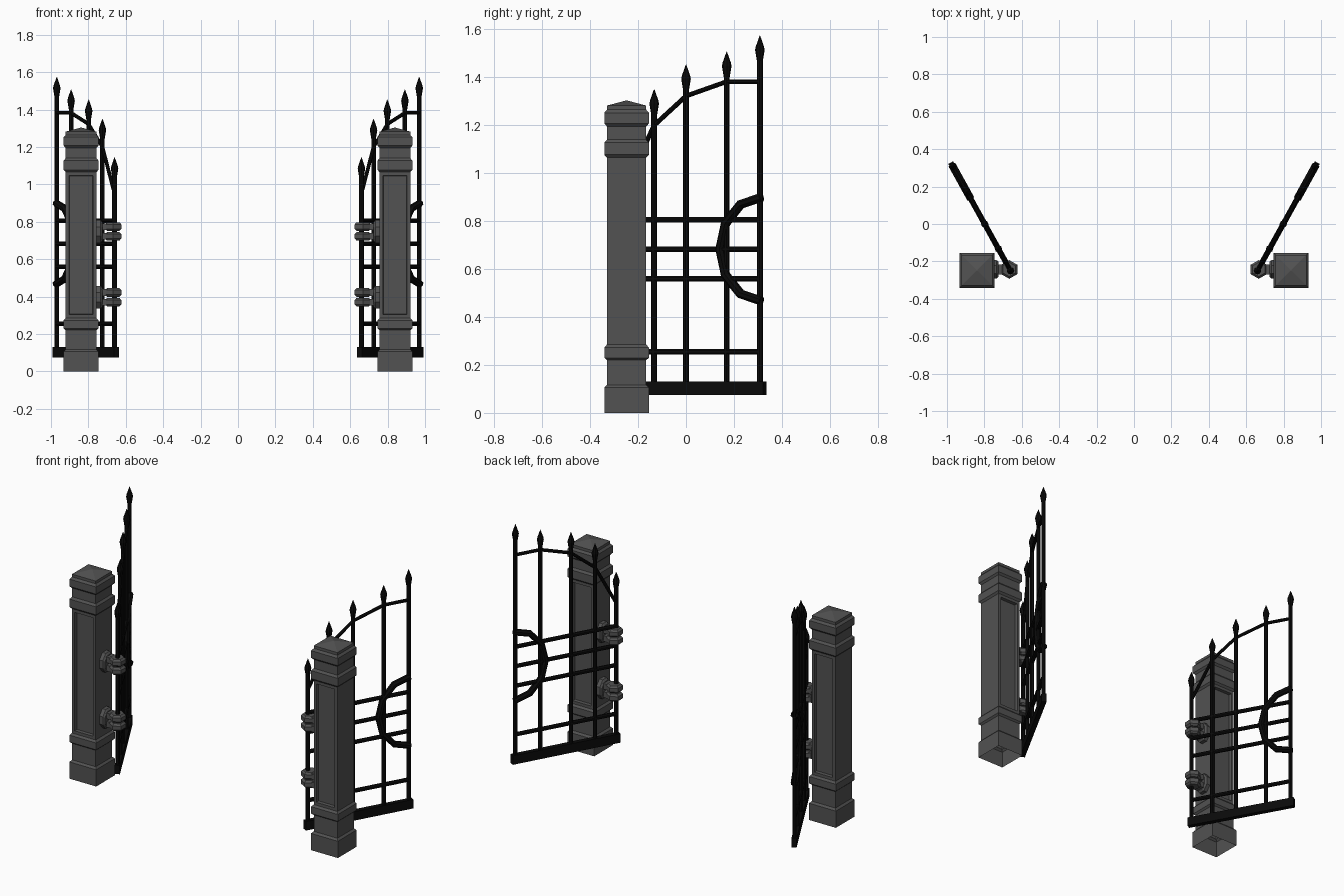
import bpy, bmesh, math
from mathutils import Vector, Matrix

if "Cube" in bpy.data.objects:
    bpy.data.objects.remove(bpy.data.objects["Cube"])


def material(name, rgb):
    m = bpy.data.materials.new(name)
    m.diffuse_color = (*rgb, 1)
    m.use_nodes = True
    m.node_tree.nodes["Principled BSDF"].inputs["Base Color"].default_value = m.diffuse_color
    return m


STONE = material("dark grey stone", (0.085, 0.085, 0.085))
IRON = material("black iron", (0.003, 0.003, 0.003))

# Gate leaf plane: s runs from the hinge side along the open gate
ORIGIN = Vector((0.66, -0.25, 0))
ALONG = Vector((0.484, 0.875, 0)).normalized()
ACROSS = Vector((ALONG.y, -ALONG.x, 0))


def finish(bm, name, mat):
    """Make an object mirrored to the other side of the gateway."""
    bmesh.ops.recalc_face_normals(bm, faces=bm.faces)
    me = bpy.data.meshes.new(name)
    bm.to_mesh(me)
    bm.free()
    me.materials.append(mat)
    ob = bpy.data.objects.new(name, me)
    bpy.context.collection.objects.link(ob)
    ob.modifiers.new("other side", 'MIRROR').use_mirror_merge = False
    return ob


def skin(bm, rings, cap_start=True, cap_end=True):
    rings = [[bm.verts.new(p) for p in r] for r in rings]
    n = len(rings[0])
    for a, b in zip(rings, rings[1:]):
        for i in range(n):
            j = (i + 1) % n
            bm.faces.new((a[i], a[j], b[j], b[i]))
    if cap_start:
        bm.faces.new(rings[0][::-1])
    if cap_end:
        bm.faces.new(rings[-1])


def lathe(bm, centre, profile, sides, turn=0.0, **caps):
    """Stack of (radius, z) polygons around a vertical axis."""
    skin(bm, [[Vector((centre[0] + r * math.cos(turn + math.tau * i / sides),
                       centre[1] + r * math.sin(turn + math.tau * i / sides), z))
               for i in range(sides)] for r, z in profile], **caps)


def sweep(bm, path, w, t, sides=8):
    """Mitred rod through (s, z) points in the gate plane."""
    pts = [Vector(p) for p in path]
    rings = []
    k = 1 / math.cos(math.pi / sides) if sides == 4 else 1
    for i, p in enumerate(pts):
        d1 = (p - pts[i - 1]).normalized() if i else (pts[1] - p).normalized()
        d2 = (pts[i + 1] - p).normalized() if i < len(pts) - 1 else d1
        d = (d1 + d2).normalized()
        nrm = Vector((-d.y, d.x)) / d.dot(d1)
        ring = []
        for j in range(sides):
            a = math.tau * (j + 0.5) / sides
            q = p + nrm * (k * w / 2 * math.cos(a))
            ring.append(ORIGIN + ALONG * q.x + Vector((0, 0, q.y))
                        + ACROSS * (k * t / 2 * math.sin(a)))
        rings.append(ring)
    skin(bm, rings)


def box(bm, lo, hi):
    lo, hi = Vector(lo), Vector(hi)
    m = Matrix.Translation((lo + hi) / 2) @ Matrix.Diagonal((*(hi - lo), 1))
    bmesh.ops.create_cube(bm, size=1, matrix=m)


# Pillar: square stacked profile, hollow underneath
bm = bmesh.new()
S, B = 0.082, 0.093
profile = [(B, 0), (B, 0.105), (S, 0.117),
           (S, 0.22), (B, 0.23), (B, 0.273), (S, 0.285),
           (S, 1.065), (B, 1.077), (B, 1.127), (S, 1.14),
           (S, 1.195), (B, 1.207), (B, 1.252), (S, 1.265), (S, 1.282),
           (0.003, 1.303)]
lathe(bm, (0.839, -0.248), [(r * math.sqrt(2), z) for r, z in profile], 4,
      math.pi / 4, cap_start=False)
bm.normal_update()
# Sunken panels on the front and back of the shaft
panels = [f for f in bm.faces
          if abs(f.normal.y) > 0.9 and 0.6 < f.calc_center_median().z < 0.8]
bmesh.ops.inset_individual(bm, faces=panels, thickness=0.026)
bmesh.ops.inset_individual(bm, faces=panels, thickness=0.003, depth=-0.02)
finish(bm, "pillar", STONE)

# Hinges: wall plate, arms and two hexagonal knuckles each
for label, zc in (("upper_hinge", 0.748), ("lower_hinge", 0.396)):
    bm = bmesh.new()
    y0 = -0.243
    plate = []
    for x, h in ((0.765, 0.062), (0.734, 0.062), (0.724, 0.05)):
        plate.append([Vector((x, y0 + 0.86 * h * math.cos(math.pi / 8 + math.tau * i / 8),
                              zc + 1.06 * h * math.sin(math.pi / 8 + math.tau * i / 8)))
                      for i in range(8)])
    skin(bm, plate)
    for dz in (-0.026, 0.026):
        z = zc + dz
        lathe(bm, (0.667, y0),
              [(0.038, z - 0.023), (0.05, z - 0.012), (0.05, z + 0.012), (0.038, z + 0.023)],
              6, math.pi / 6)
        box(bm, (0.68, y0 - 0.027, z - 0.018), (0.735, y0 + 0.027, z + 0.018))
    finish(bm, label, STONE)

# Upright rods with spear tips
rods = [(0.0, 1.144), (0.134, 1.35), (0.286, 1.453), (0.48, 1.507), (0.638, 1.574)]
bm = bmesh.new()
for s, top in rods:
    sweep(bm, [(s, 0.1), (s, top - 0.09)], 0.025, 0.025)
finish(bm, "upright_rods", IRON)

bm = bmesh.new()
for s, top in rods:
    c = ORIGIN + ALONG * s
    lathe(bm, c, [(0.011, top - 0.115), (0.015, top - 0.09), (0.02, top - 0.06),
                  (0.017, top - 0.045), (0.001, top)], 8)
finish(bm, "spear_tips", IRON)

# Cross rails
bm = bmesh.new()
for z in (0.255, 0.56, 0.683, 0.805):
    sweep(bm, [(0, z), (0.638, z)], 0.025, 0.025)
finish(bm, "cross_rails", IRON)

# Arched top rail following the rods
bm = bmesh.new()
sweep(bm, [(0, 0.95), (0.134, 1.2), (0.286, 1.322), (0.48, 1.382), (0.638, 1.382)],
      0.02, 0.02)
finish(bm, "top_rail", IRON)

# Half ring at the free edge
bm = bmesh.new()
sweep(bm, [(0.645 - 0.197 * math.cos(math.radians(a)),
            0.683 + 0.216 * math.sin(math.radians(a))) for a in range(-90, 91, 30)],
      0.038, 0.044)
finish(bm, "half_ring", IRON)

# Heavy bottom rail
bm = bmesh.new()
sweep(bm, [(-0.02, 0.103), (0.661, 0.103)], 0.056, 0.03, sides=4)
finish(bm, "bottom_rail", IRON)
